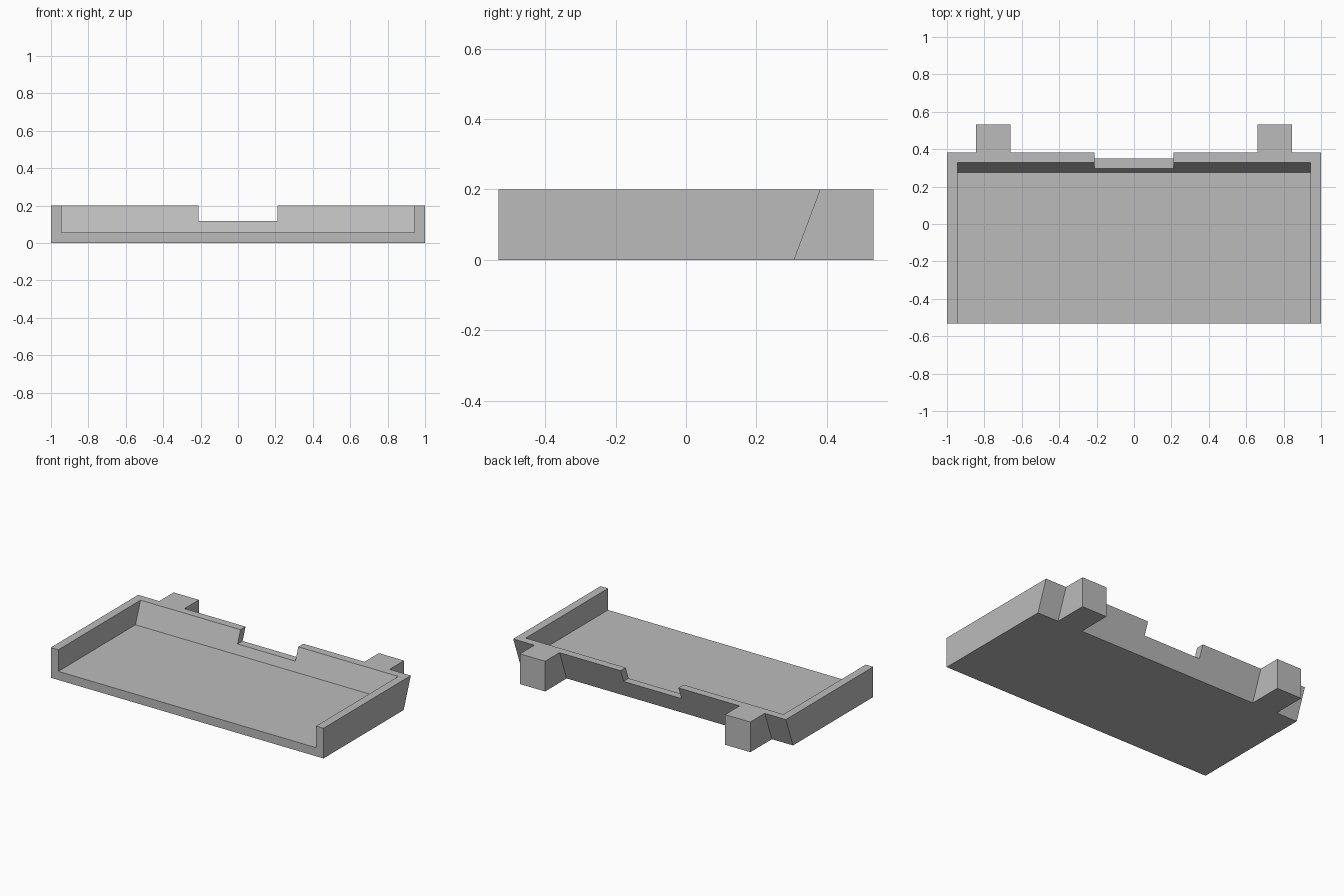
import bpy

if "Cube" in bpy.data.objects:
    bpy.data.objects.remove(bpy.data.objects["Cube"], do_unlink=True)

FRONT, BACK = -0.533, 0.533
HEIGHT, FLOOR = 0.2, 0.057
LEAN = 0.375  # backward lean of the rear wall per unit of height

grey = bpy.data.materials.new("plain grey")
grey.use_nodes = True
colour = (0.5, 0.5, 0.5, 1)
grey.diffuse_color = colour
grey.node_tree.nodes["Principled BSDF"].inputs["Base Color"].default_value = colour


def prism(name, x0, x1, profile):
    """Extrude a (y, z) profile along x."""
    n = len(profile)
    verts = [(x, y, z) for x in (x0, x1) for y, z in profile]
    faces = [tuple(reversed(range(n))), tuple(range(n, 2 * n))]
    faces += [(i, (i + 1) % n, n + (i + 1) % n, n + i) for i in range(n)]
    mesh = bpy.data.meshes.new(name)
    mesh.from_pydata(verts, [], faces)
    mesh.materials.append(grey)
    obj = bpy.data.objects.new(name, mesh)
    bpy.context.collection.objects.link(obj)
    return obj


def combine(target, tool, operation):
    """Apply a boolean and discard the helper."""
    mod = target.modifiers.new(operation.title(), "BOOLEAN")
    mod.operation, mod.solver, mod.object = operation, "EXACT", tool
    bpy.context.view_layer.objects.active = target
    bpy.ops.object.modifier_apply(modifier=mod.name)
    bpy.data.objects.remove(tool, do_unlink=True)


def rear(z, base=0.307):
    """Point on the leaning rear plane at height z."""
    return (base + LEAN * z, z)


# Solid tray block with a leaning back
tray = prism("tray", -1, 1, [(FRONT, 0), rear(0), rear(HEIGHT), (FRONT, HEIGHT)])

# Square lugs on the back, started inside the wall
for side in (-1, 1):
    x0, x1 = sorted((side * 0.66, side * 0.845))
    lug = prism("lug", x0, x1, [rear(0, 0.287), (BACK, 0), (BACK, HEIGHT), rear(HEIGHT, 0.287)])
    combine(tray, lug, "UNION")

# Interior, open at the front and parallel to the leaning back
top = HEIGHT + 0.1
interior = prism("interior_cutter", -0.945, 0.945,
                 [(FRONT - 0.1, FLOOR), rear(FLOOR, 0.254), rear(top, 0.254), (FRONT - 0.1, top)])
combine(tray, interior, "DIFFERENCE")

# Notch in the middle of the rear wall
notch = prism("notch_cutter", -0.212, 0.212, [(0.2, 0.117), (0.6, 0.117), (0.6, top), (0.2, top)])
combine(tray, notch, "DIFFERENCE")
